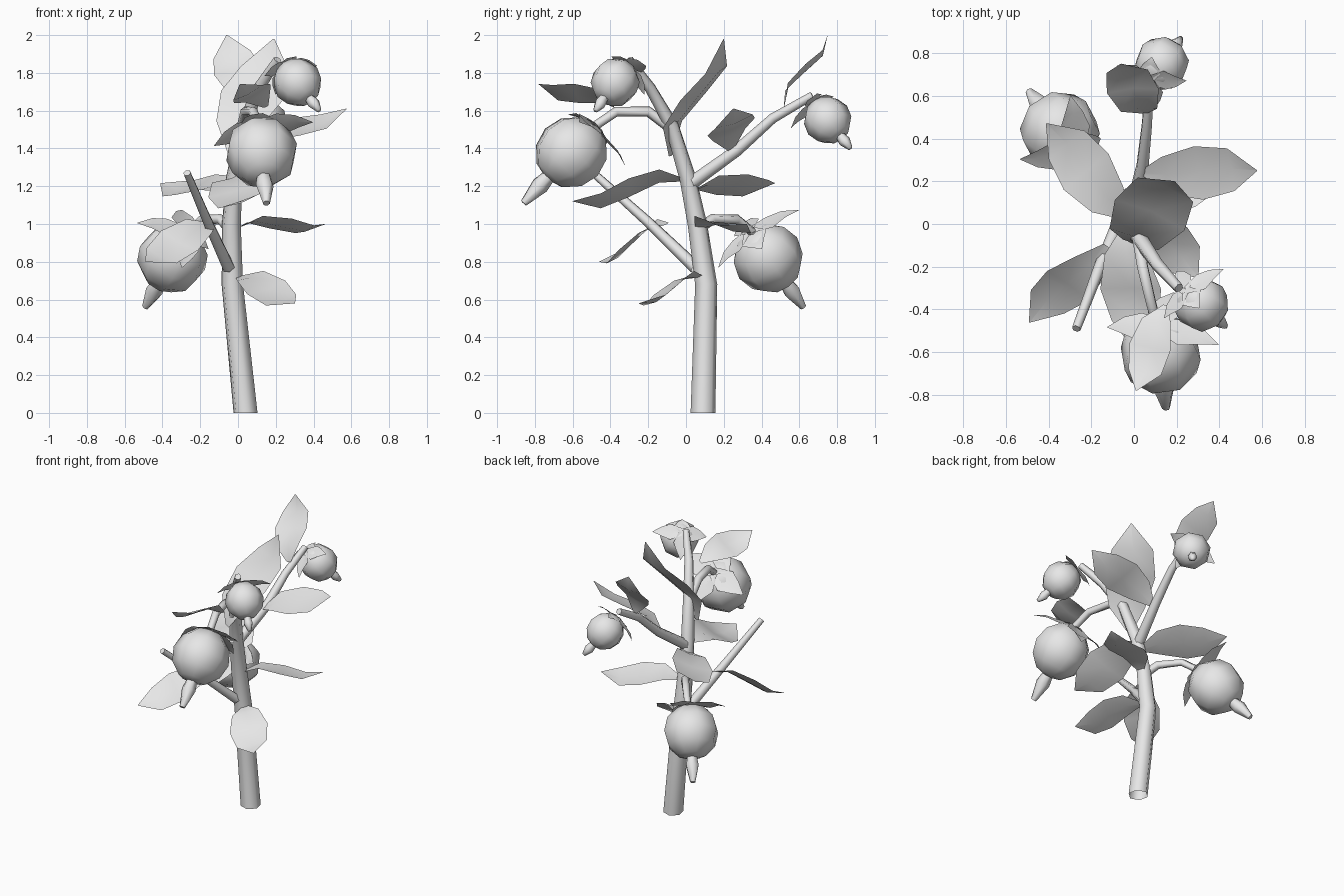
import bpy, bmesh, math
from mathutils import Vector, Matrix

if "Cube" in bpy.data.objects:
    bpy.data.objects.remove(bpy.data.objects["Cube"], do_unlink=True)

grey = bpy.data.materials.new("plain_grey")
grey.use_nodes = True
grey.diffuse_color = (0.8, 0.8, 0.8, 1)
grey.node_tree.nodes["Principled BSDF"].inputs["Base Color"].default_value = (0.8, 0.8, 0.8, 1)


def finish(name, bm, angle=75):
    bmesh.ops.remove_doubles(bm, verts=bm.verts, dist=0.0005)
    bmesh.ops.recalc_face_normals(bm, faces=bm.faces)
    mesh = bpy.data.meshes.new(name)
    bm.to_mesh(mesh)
    bm.free()
    mesh.materials.append(grey)
    for face in mesh.polygons:
        face.use_smooth = True
    mesh.set_sharp_from_angle(angle=math.radians(angle))
    obj = bpy.data.objects.new(name, mesh)
    bpy.context.collection.objects.link(obj)


def skin(bm, rings, closed):
    for a, b in zip(rings, rings[1:]):
        n = len(a)
        for i in range(n if closed else n - 1):
            j = (i + 1) % n
            bm.faces.new((a[i], a[j], b[j], b[i]))


def tube(name, path, r0, r1, sides=6):
    """Tapered stalk along a path, open at its root."""
    bm = bmesh.new()
    pts = [Vector(p) for p in path]
    rings = []
    for k, p in enumerate(pts):
        along = (pts[min(k + 1, len(pts) - 1)] - pts[max(k - 1, 0)]).normalized()
        if k == 0 and name == "main_stem":
            along = Vector((0, 0, 1))
        u = along.cross(Vector((1, 0.2, 0.1))).normalized()
        v = along.cross(u)
        r = r0 + (r1 - r0) * k / (len(pts) - 1)
        rings.append([bm.verts.new(p + r * (math.cos(a) * u + math.sin(a) * v))
                      for a in (math.tau * i / sides for i in range(sides))])
    skin(bm, rings, True)
    bm.faces.new(rings[-1])
    finish(name, bm)


LEAF = [(0, 0.12), (0.22, 0.7), (0.5, 1), (0.76, 0.8), (1, 0.02)]
SEPAL = [(0, 0.45), (0.4, 1), (0.7, 0.6), (1, 0.02)]


def add_leaf(bm, base, tip, across, width, wave, outline):
    """Creased blade that bends in an S from base to tip."""
    base, tip = Vector(base), Vector(tip)
    along = tip - base
    across = Vector(across)
    across = (across - across.project(along)).normalized()
    normal = along.cross(across).normalized()
    if normal.z < 0:
        normal = -normal
    rows = []
    for t, w in outline:
        centre = base + along * t + normal * wave * math.sin(math.tau * t)
        rows.append([bm.verts.new(centre + across * s * w * width / 2
                                  + normal * abs(s) * w * width * 0.06)
                     for s in (-1, 0, 1)])
    skin(bm, rows, False)


def leaf(name, base, tip, across, width, wave=0.03):
    bm = bmesh.new()
    add_leaf(bm, base, tip, across, width, wave, LEAF)
    finish(name, bm, 80)


def fruit(name, centre, tip, radius, side):
    """Round fruit, its pointed end, and a crown of four sepals."""
    centre, tip = Vector(centre), Vector(tip)
    reach = (tip - centre).length
    axis = (tip - centre).normalized()
    side = Vector(side)
    u = (side - side.project(axis)).normalized()
    v = axis.cross(u)
    place = Matrix.Translation(centre) @ Matrix((u, v, axis)).transposed().to_4x4()

    bm = bmesh.new()
    bmesh.ops.create_uvsphere(bm, u_segments=8, v_segments=6, radius=radius, matrix=place)
    finish(name, bm, 50)

    bm = bmesh.new()
    rings = []
    for d, r in ((radius * 0.9, 0.19), (radius * 1.25, 0.25), (reach, 0.1)):
        rings.append([bm.verts.new(place @ Vector((radius * r * math.cos(a), radius * r * math.sin(a), d)))
                      for a in (math.tau * i / 6 for i in range(6))])
    skin(bm, rings, True)
    bm.faces.new(rings[-1])
    finish(name + "_point", bm)

    bm = bmesh.new()
    crown = centre - axis * radius
    for k, (length, droop) in enumerate(((1.4, 0.3), (1.5, 0.35), (0.8, 0.3), (1.3, 0.35))):
        a = math.tau * k / 4
        out = u * math.cos(a) + v * math.sin(a)
        add_leaf(bm, crown, crown + (out * length + axis * droop) * radius,
                 axis.cross(out), radius * 0.85, -0.05 * radius, SEPAL)
    finish(name + "_sepals", bm, 80)


# Stem and branches
tube("main_stem", [(0.04, 0.09, 0), (-0.03, 0.107, 0.68), (-0.035, 0.06, 1.0), (-0.02, 0.01, 1.24),
                   (0.03, -0.075, 1.52), (0.11, -0.19, 1.72), (0.21, -0.3, 1.87)], 0.067, 0.023)
tube("front_fruit_branch", [(0.02, -0.07, 1.5), (0.04, -0.2, 1.595), (0.08, -0.37, 1.595),
                            (0.11, -0.48, 1.52)], 0.03, 0.024)
tube("back_low_fruit_branch", [(-0.04, 0.06, 0.97), (-0.09, 0.14, 1.025), (-0.19, 0.27, 1.025),
                               (-0.27, 0.36, 0.95)], 0.03, 0.024)
tube("back_high_fruit_branch", [(-0.02, 0.02, 1.21), (0.04, 0.27, 1.39), (0.06, 0.46, 1.56),
                                (0.075, 0.67, 1.68)], 0.036, 0.022)
tube("bare_branch", [(-0.05, 0.05, 0.77), (-0.16, -0.2, 1.01), (-0.27, -0.49, 1.27)], 0.035, 0.021)

# Fruits
fruit("front_fruit", (0.125, -0.607, 1.38), (0.15, -0.86, 1.11), 0.194, (0.3, 1, -0.6))
fruit("top_fruit", (0.315, -0.375, 1.75), (0.43, -0.48, 1.6), 0.13, (-0.3, 0.5, -0.6))
fruit("back_low_fruit", (-0.347, 0.435, 0.82), (-0.49, 0.62, 0.56), 0.188, (-1, 0, 0))
fruit("back_high_fruit", (0.13, 0.75, 1.55), (0.22, 0.87, 1.4), 0.128, (0, -1, -0.5))

# Leaves
leaf("low_front_leaf", (0.0, 0.08, 0.72), (0.3, -0.25, 0.58), (0.75, 0.62, 0.3), 0.26)
leaf("crown_leaf", (-0.03, -0.08, 1.36), (0.19, 0.2, 1.98), (1, -0.35, 0), 0.36, 0.05)
leaf("back_high_leaf", (0.05, 0.52, 1.62), (-0.06, 0.75, 2.0), (1, 0, 0.1), 0.25, 0.035)
leaf("left_high_leaf", (0.04, 0.24, 1.39), (0.575, 0.25, 1.61), (-0.1, 1, 0.4), 0.27)
leaf("right_back_leaf", (-0.03, 0.03, 1.17), (-0.41, 0.47, 1.215), (0.75, 0.65, 0.4), 0.29)
leaf("right_front_leaf", (-0.13, -0.1, 1.0), (-0.49, -0.46, 0.8), (0.7, -0.7, -0.5), 0.26)
leaf("left_low_leaf", (-0.01, 0.06, 0.975), (0.465, 0.32, 1.0), (-0.5, 0.85, -0.2), 0.26, 0.035)
leaf("front_leaf", (-0.03, 0, 1.23), (0.01, -0.6, 1.12), (1, 0, 0.35), 0.3, 0.04)
leaf("front_fruit_leaf", (0.15, -0.38, 1.62), (0.01, -0.78, 1.74), (1, 0, 0.45), 0.22)
